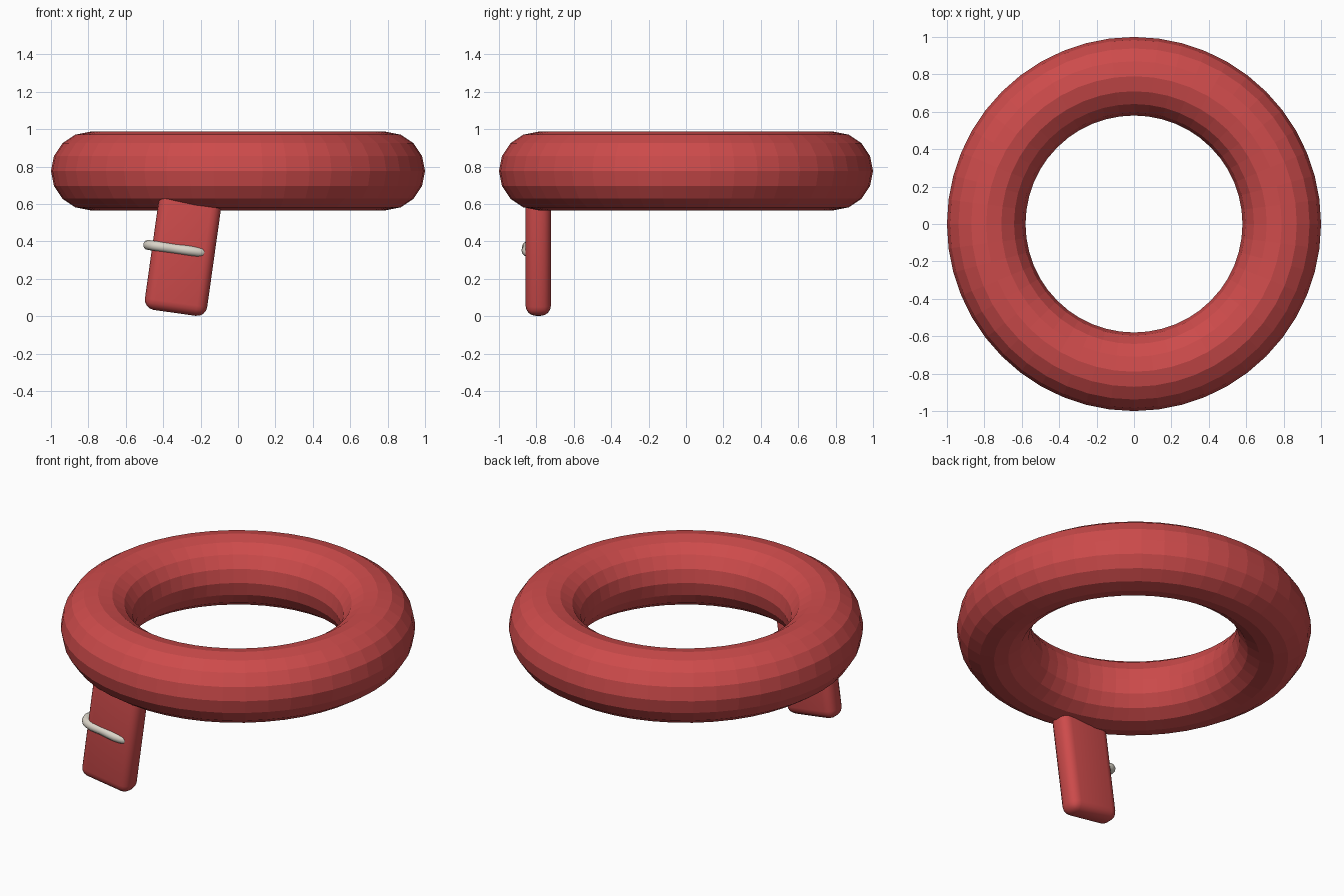
import bpy
import math
from mathutils import Vector

cube = bpy.data.objects.get("Cube")
if cube:
    bpy.data.objects.remove(cube, do_unlink=True)


def make_material(name, color):
    mat = bpy.data.materials.new(name)
    mat.use_nodes = True
    mat.diffuse_color = color
    mat.node_tree.nodes["Principled BSDF"].inputs["Base Color"].default_value = color
    return mat


def finish(name, mat):
    obj = bpy.context.object
    obj.name = name
    obj.data.materials.clear()
    obj.data.materials.append(mat)
    return obj


red = make_material("warm red", (0.61, 0.07, 0.07, 1))
ivory = make_material("pale ivory", (0.70, 0.66, 0.58, 1))
tilt = math.radians(8)

# Main ring, faceted
bpy.ops.mesh.primitive_torus_add(
    location=(0, 0, 0.777), major_radius=0.79, minor_radius=0.21,
    major_segments=48, minor_segments=16)
finish("main_ring", red)
bpy.ops.object.shade_flat()

# Hanging tab: rounded slab leaning to one side, its top buried in the ring
bpy.ops.mesh.primitive_cube_add(size=1, location=(-0.29, -0.79, 0.365))
tab = finish("hanging_tab", red)
tab.scale = (0.336, 0.136, 0.70)
bpy.ops.object.transform_apply(location=False, rotation=False, scale=True)
tab.rotation_euler = (0, tilt, 0)
bevel = tab.modifiers.new("rounded_edges", "BEVEL")
bevel.width = 0.055
bevel.segments = 4
bpy.ops.object.modifier_apply(modifier=bevel.name)
bpy.ops.object.shade_smooth_by_angle(angle=math.radians(40))

# Clip: round bar across the front that hooks back around the tab's edge
path = [(-0.20, -0.78), (-0.19, -0.83), (-0.22, -0.847), (-0.34, -0.848),
        (-0.44, -0.842), (-0.473, -0.81), (-0.475, -0.77), (-0.42, -0.76)]
curve = bpy.data.curves.new("clip", "CURVE")
curve.dimensions = "3D"
curve.resolution_u = 5
curve.bevel_depth = 0.027
curve.bevel_resolution = 3
curve.use_fill_caps = True
spline = curve.splines.new("BEZIER")
spline.bezier_points.add(len(path) - 1)
for point, (x, y) in zip(spline.bezier_points, path):
    z = 0.361 - (x + 0.335) * math.tan(tilt)
    point.co = Vector((x, y, z))
    point.handle_left_type = point.handle_right_type = "AUTO"
clip = bpy.data.objects.new("clip", curve)
bpy.context.collection.objects.link(clip)
bpy.ops.object.select_all(action="DESELECT")
clip.select_set(True)
bpy.context.view_layer.objects.active = clip
bpy.ops.object.convert(target="MESH")
finish("clip", ivory)
bpy.ops.object.shade_smooth_by_angle(angle=math.radians(50))
